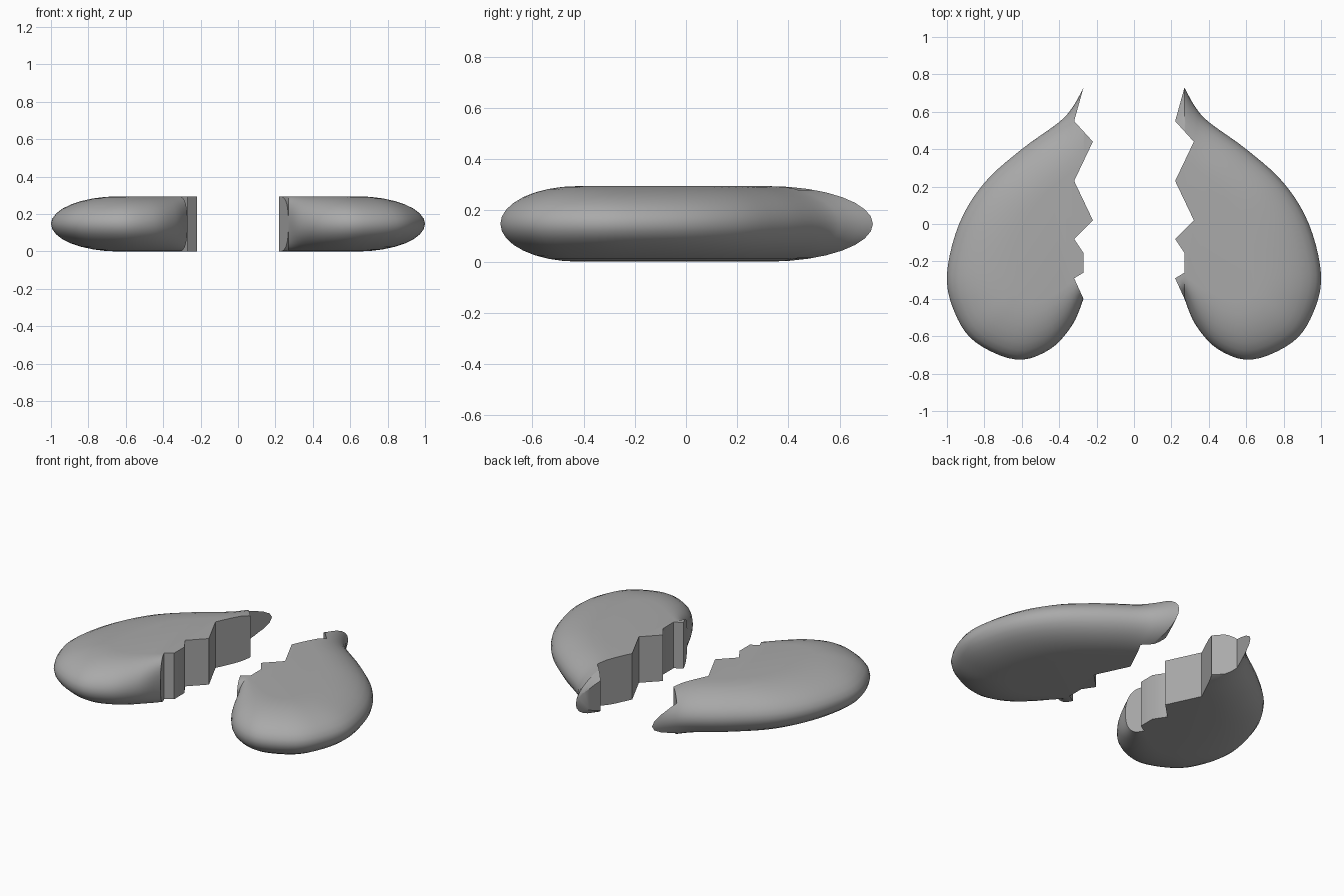
import bpy
import bmesh
import math

if "Cube" in bpy.data.objects:
    bpy.data.objects.remove(bpy.data.objects["Cube"], do_unlink=True)

HALF_GAP = 0.27
HALF_HEIGHT = 0.1475
RINGS = 8
STEPS = 5

# Half outline from tip to notch: rim x, rim y, flat-top x, flat-top y
HALF_OUTLINE = [
    (0, .73, 0, .32), (.055, .63, .03, .31), (.13, .545, .07, .28),
    (.33, .40, .17, .20), (.53, .22, .27, .08), (.665, 0, .33, -.08),
    (.73, -.27, .36, -.25), (.69, -.47, .37, -.34), (.58, -.63, .36, -.39),
    (.36, -.725, .30, -.42), (.18, -.67, .22, -.41), (.06, -.54, .11, -.35),
    (0, -.40, 0, -.28)]

# Jagged break line through the middle, from beyond the tip past the notch
CRACK = [(.03, .84), (0, .73), (-.05, .55), (.05, .44), (-.05, .23),
         (.05, .02), (-.05, -.08), (0, -.155), (0, -.26), (-.05, -.29),
         (0, -.40), (0, -.9)]


def smooth_path(points):
    """Catmull-Rom curve through the control points."""
    pts = [points[0]] + points + [points[-1]]
    path = []
    for a, b, c, d in zip(pts, pts[1:], pts[2:], pts[3:]):
        for i in range(STEPS):
            t = i / STEPS
            path.append(tuple(
                q + t * (r - p) / 2 + t * t * (2 * p - 5 * q + 4 * r - s) / 2
                + t ** 3 * (3 * q - p - 3 * r + s) / 2
                for p, q, r, s in zip(a, b, c, d)))
    return path + [points[-1]]


def new_object(name, bm):
    bmesh.ops.recalc_face_normals(bm, faces=bm.faces[:])
    mesh = bpy.data.meshes.new(name)
    bm.to_mesh(mesh)
    bm.free()
    obj = bpy.data.objects.new(name, mesh)
    bpy.context.scene.collection.objects.link(obj)
    return obj


def whole_heart(name):
    """Puffed heart: elliptical rim rolling into flat top and bottom."""
    half = smooth_path(HALF_OUTLINE)
    loop = half + [(-a, b, -c, d) for a, b, c, d in half[-2:0:-1]]
    bm = bmesh.new()
    rings = []
    for k in range(-RINGS, RINGS + 1):
        angle = k / RINGS * math.pi / 2
        w, z = math.cos(angle), HALF_HEIGHT * (1 + math.sin(angle))
        rings.append([bm.verts.new((c + (a - c) * w, d + (b - d) * w, z))
                      for a, b, c, d in loop])
    for low, high in zip(rings, rings[1:]):
        for i in range(len(loop)):
            bm.faces.new((low[i - 1], low[i], high[i], high[i - 1]))
    bm.faces.new(rings[0])
    bm.faces.new(rings[-1])
    return new_object(name, bm)


def crack_cutter(side):
    """Block covering everything on one side of the break line."""
    outline = CRACK + [(side * 1.5, -.9), (side * 1.5, .84)]
    bm = bmesh.new()
    base = bm.faces.new([bm.verts.new((x, y, -.3)) for x, y in outline])
    top = bmesh.ops.extrude_face_region(bm, geom=[base])["geom"]
    bmesh.ops.translate(bm, vec=(0, 0, 1), verts=[
        v for v in top if isinstance(v, bmesh.types.BMVert)])
    cutter = new_object("crack_cutter", bm)
    cutter.hide_render = True
    return cutter


grey = bpy.data.materials.new("stone_grey")
grey.use_nodes = True
grey.diffuse_color = (.4, .4, .4, 1)
grey.node_tree.nodes["Principled BSDF"].inputs["Base Color"].default_value = (.4, .4, .4, 1)

# Cut each half from the whole heart and pull it away from the middle
for name, side in (("left_heart_half", 1), ("right_heart_half", -1)):
    half = whole_heart(name)
    cutter = crack_cutter(side)
    cut = half.modifiers.new("crack", 'BOOLEAN')
    cut.operation = 'INTERSECT'
    cut.solver = 'EXACT'
    cut.object = cutter
    bpy.ops.object.select_all(action='DESELECT')
    half.select_set(True)
    bpy.context.view_layer.objects.active = half
    bpy.ops.object.modifier_apply(modifier=cut.name)
    bpy.data.objects.remove(cutter, do_unlink=True)
    half.data.materials.clear()
    half.data.materials.append(grey)
    half.location.x = side * HALF_GAP
    bpy.ops.object.shade_smooth_by_angle(angle=math.radians(35))
